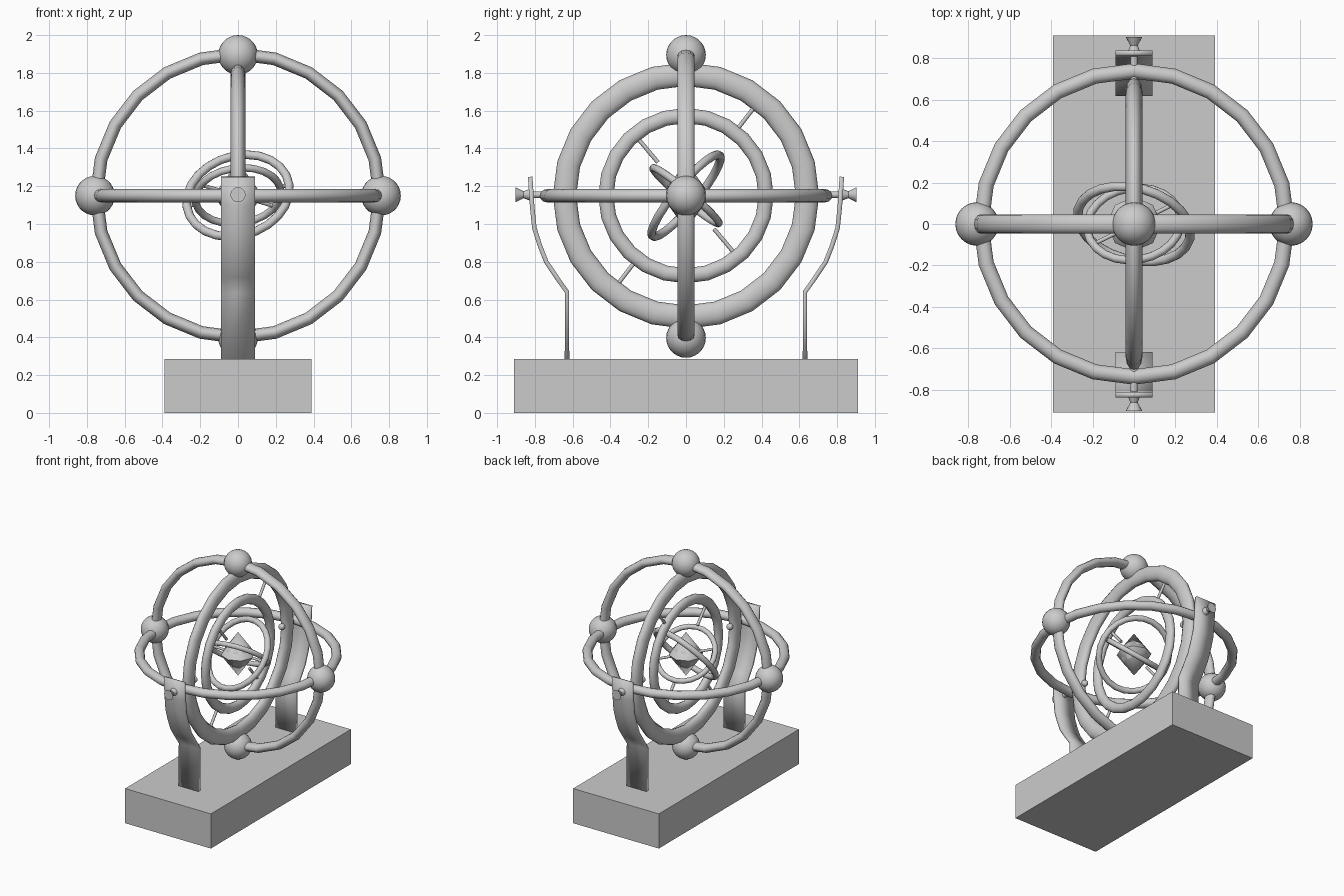
import bpy, bmesh, math
from mathutils import Vector

if "Cube" in bpy.data.objects:
    bpy.data.objects.remove(bpy.data.objects["Cube"])

C = Vector((0, 0, 1.15))


def finish(name, angle=40):
    o = bpy.context.object
    o.name = name
    bpy.ops.object.shade_smooth_by_angle(angle=math.radians(angle))
    return o


def ring(name, normal, R, radial, axial, seg=24):
    # torus with elliptical section, facing along normal
    bpy.ops.mesh.primitive_torus_add(major_radius=R, minor_radius=radial,
                                     major_segments=seg, minor_segments=12)
    o = finish(name)
    o.scale.z = axial / radial
    o.rotation_mode = 'QUATERNION'
    o.rotation_quaternion = Vector(normal).to_track_quat('Z', 'Y')
    o.location = C
    return o


def ball(name, loc, r):
    bpy.ops.mesh.primitive_uv_sphere_add(segments=24, ring_count=14, radius=r, location=loc)
    return finish(name)


def cone(name, a, b, r1, r2, verts=12):
    a, b = Vector(a), Vector(b)
    bpy.ops.mesh.primitive_cone_add(vertices=verts, radius1=r1, radius2=r2, depth=(b - a).length)
    o = finish(name)
    o.rotation_mode = 'QUATERNION'
    o.rotation_quaternion = (b - a).to_track_quat('Z', 'Y')
    o.location = (a + b) / 2
    return o


def rod_pair(name, direction, r0, r1, rad):
    d = Vector(direction).normalized()
    for s in (1, -1):
        cone(name, C + d * s * r0, C + d * s * r1, rad, rad)


# base block
bpy.ops.mesh.primitive_cube_add(size=1, location=(0, 0, 0.1425))
base = bpy.context.object
base.name = "base"
base.scale = (0.78, 1.82, 0.285)

# outer cage rings and junction balls
ring("cage_ring_upright", (0, 1, 0), 0.75, 0.034, 0.046)
ring("cage_ring_level", (0, 0, 1), 0.738, 0.037, 0.035)
for s in (1, -1):
    ball("side_ball", C + Vector((s * 0.757, 0, 0)), 0.105)
    ball("pole_ball", C + Vector((0, 0, s * 0.749 - 0.004)), 0.105)

# nested gimbal rings
ring("large_gimbal_ring", (1, 0, 0), 0.643, 0.062, 0.04)
ring("middle_gimbal_ring", (1, 0, 0), 0.424, 0.04, 0.032)
n3 = Vector((0.2, 0.75, -0.62)).normalized()
n4 = Vector((-0.1, 0.64, 0.76)).normalized()
ring("small_gimbal_ring", n3, 0.278, 0.023, 0.023)
ring("inner_gimbal_ring", n4, 0.228, 0.02, 0.02)

# pivot rods between rings
rod_pair("large_pivot", (0, 0.61, 0.79), 0.44, 0.61, 0.011)
rod_pair("middle_pivot", (0, -0.64, 0.76), 0.23, 0.41, 0.011)
rod_pair("small_pivot", n3.cross(n4), 0.22, 0.28, 0.01)
rod_pair("inner_pivot", (0.86, 0.43, -0.25), 0.08, 0.23, 0.01)

# core: ball with pointed tips
ball("core_ball", C, 0.103)
for s in (1, -1):
    cone("core_tip", C, C + Vector((0, 0, s * 0.18)), 0.13, 0, 8)

# bent strap posts with pins and flared knobs
path = [(0.63, 0.27), (0.63, 0.64), (0.69, 0.725), (0.74, 0.8), (0.775, 0.89),
        (0.803, 0.98), (0.815, 1.1), (0.825, 1.25)]
for s in (1, -1):
    bm = bmesh.new()
    rows = [[bm.verts.new((x, s * y, z)) for x in (-0.09, 0.09)] for y, z in path]
    for p, q in zip(rows, rows[1:]):
        bm.faces.new((p[0], p[1], q[1], q[0]))
    me = bpy.data.meshes.new("post")
    bm.to_mesh(me)
    bm.free()
    post = bpy.data.objects.new("post", me)
    bpy.context.collection.objects.link(post)
    m = post.modifiers.new("thickness", 'SOLIDIFY')
    m.thickness = 0.024
    m.offset = 0
    bpy.ops.object.select_all(action='DESELECT')
    post.select_set(True)
    bpy.context.view_layer.objects.active = post
    bpy.ops.object.shade_smooth_by_angle(angle=math.radians(40))

    cone("pin", (0, s * 0.57, 1.155), (0, s * 0.87, 1.155), 0.018, 0.018)
    cone("knob", (0, s * 0.86, 1.155), (0, s * 0.903, 1.155), 0.018, 0.04, 16)
    cone("collar", (0, s * 0.825, 1.155), (0, s * 0.86, 1.155), 0.032, 0.018, 16)
    ball("pin_end", (0, s * 0.57, 1.155), 0.025)
